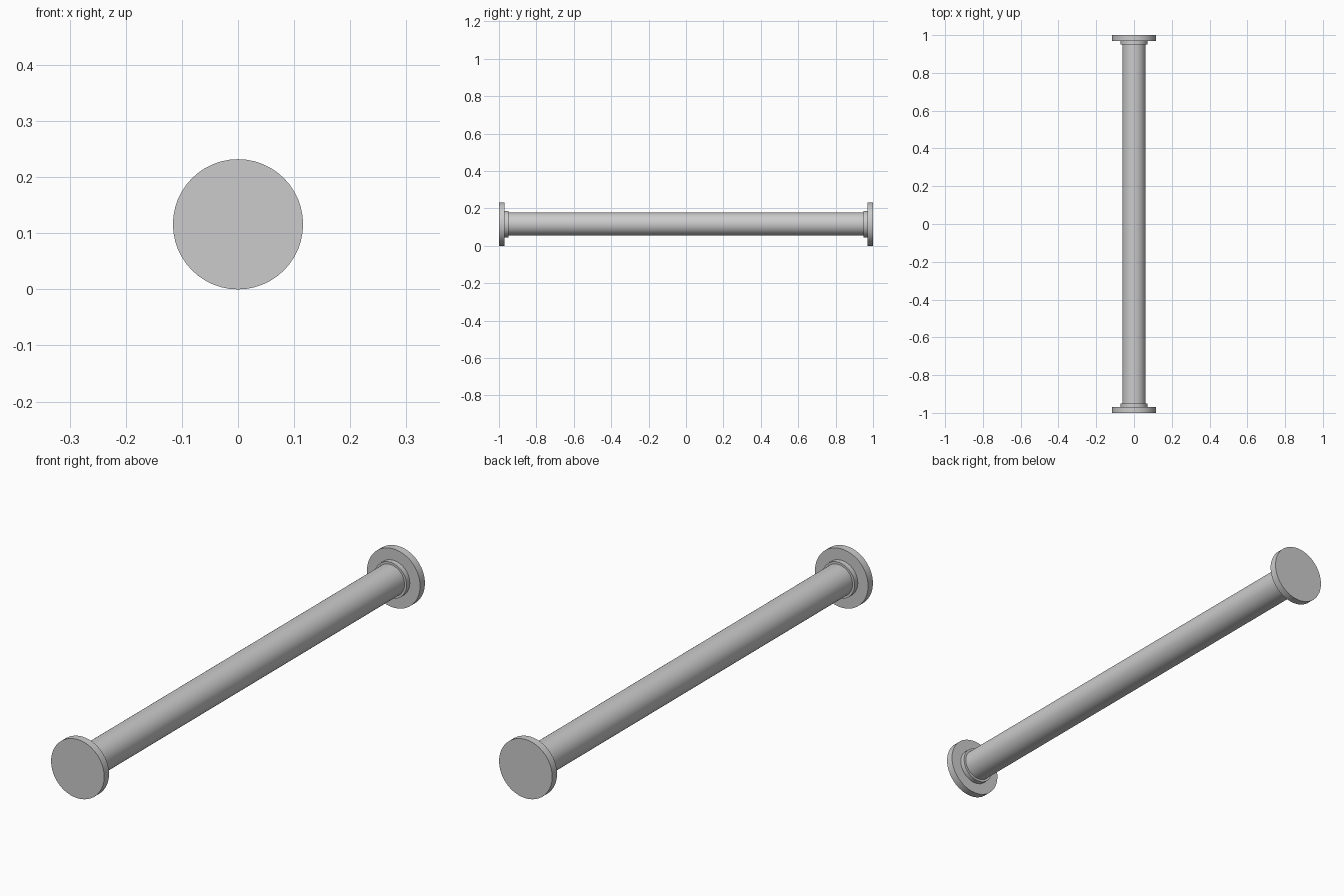
import bpy
import math

if "Cube" in bpy.data.objects:
    bpy.data.objects.remove(bpy.data.objects["Cube"])

R = 0.116          # flange radius, also axis height
SIDES = 48


def rod(name, radius, y0, y1):
    """Smooth-sided cylinder along y from y0 to y1."""
    bpy.ops.mesh.primitive_cylinder_add(
        vertices=SIDES, radius=radius, depth=abs(y1 - y0),
        location=(0, (y0 + y1) / 2, R), rotation=(math.pi / 2, 0, 0))
    ob = bpy.context.object
    ob.name = name
    bpy.ops.object.shade_smooth_by_angle(angle=math.radians(30))
    return ob


# Long round bar
rod("bar", 0.062, -0.97, 0.97)

# Wall flange and stepped collar at each end
for side, s in (("front", -1), ("back", 1)):
    rod(side + "_flange", R, s * 0.97, s * 1.0)
    rod(side + "_collar", 0.071, s * 0.95, s * 0.97)
